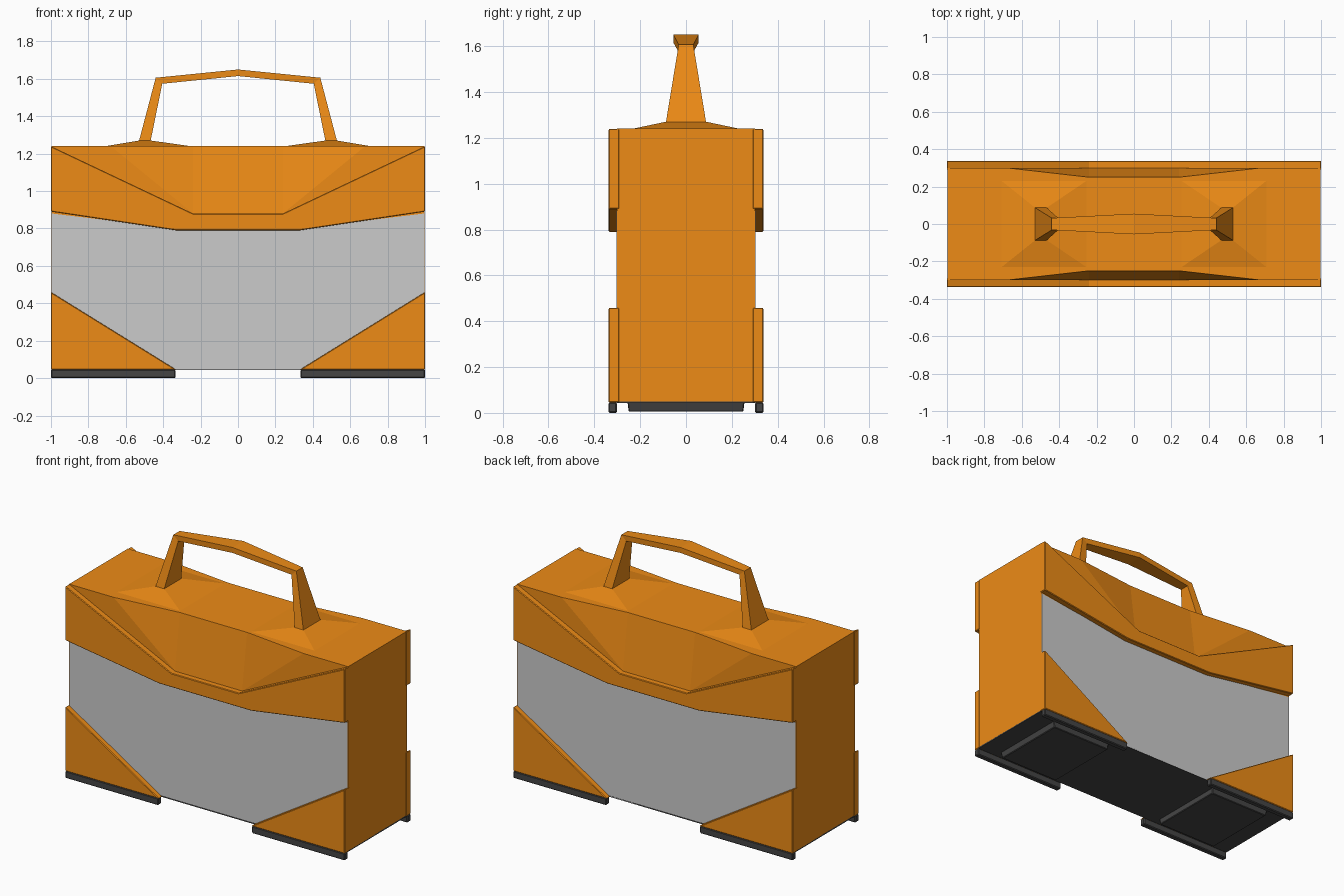
import bpy, bmesh

if "Cube" in bpy.data.objects:
    bpy.data.objects.remove(bpy.data.objects["Cube"])


def material(name, rgb):
    m = bpy.data.materials.new(name)
    m.diffuse_color = (*rgb, 1)
    m.use_nodes = True
    m.node_tree.nodes["Principled BSDF"].inputs["Base Color"].default_value = m.diffuse_color
    return m


ORANGE = material("orange", (0.85, 0.26, 0.008))
DARK = material("dark_rubber", (0.06, 0.06, 0.06))


def finish(name, bm, mat=None, bevel=0):
    bmesh.ops.recalc_face_normals(bm, faces=bm.faces)
    mesh = bpy.data.meshes.new(name)
    bm.to_mesh(mesh)
    bm.free()
    ob = bpy.data.objects.new(name, mesh)
    bpy.context.collection.objects.link(ob)
    if mat:
        mesh.materials.append(mat)
    if bevel:
        mod = ob.modifiers.new("bevel", 'BEVEL')
        mod.width = bevel
        mod.segments = 1
    return ob


def hull(name, pts, mat=None, bevel=0):
    bm = bmesh.new()
    for p in pts:
        bm.verts.new(p)
    bmesh.ops.convex_hull(bm, input=bm.verts)
    bmesh.ops.dissolve_limit(bm, angle_limit=0.005, verts=bm.verts, edges=bm.edges)
    return finish(name, bm, mat, bevel)


def box(name, x0, x1, y0, y1, z0, z1, mat=None, bevel=0):
    return hull(name, [(x, y, z) for x in (x0, x1) for y in (y0, y1)
                       for z in (z0, z1)], mat, bevel)


def panel(name, outline, y0, y1, mat=None, bevel=0):
    # extrude an xz outline along y
    bm = bmesh.new()
    face = bm.faces.new([bm.verts.new((x, y0, z)) for x, z in outline])
    new = bmesh.ops.extrude_face_region(bm, geom=[face])["geom"]
    bmesh.ops.translate(bm, vec=(0, y1 - y0, 0),
                        verts=[v for v in new if isinstance(v, bmesh.types.BMVert)])
    return finish(name, bm, mat, bevel)


# Core with inward-sloping facets at the upper front and back
core = [(sx * 0.998, sy * 0.30, z) for sx in (-1, 1) for sy in (-1, 1) for z in (0.05, 1.24)]
for sx in (-1, 1):
    for sy in (-1, 1):
        core += [(sx * 0.24, sy * 0.25, 1.24), (sx * 0.24, sy * 0.30, 0.88)]
# trim the straight top edge between the facet ends
core += [(sx * 0.68, sy * 0.30, 1.24) for sx in (-1, 1) for sy in (-1, 1)]
bm = bmesh.new()
for p in core[:8]:
    bm.verts.new(p)
bmesh.ops.convex_hull(bm, input=bm.verts)
bmesh.ops.dissolve_limit(bm, angle_limit=0.005, verts=bm.verts, edges=bm.edges)


def slice_off(target, a, b, c, outward):
    from mathutils import Vector
    a, b, c = map(Vector, (a, b, c))
    n = (b - a).cross(c - a)
    if n.dot(Vector(outward)) < 0:
        n = -n
    cut = bmesh.ops.bisect_plane(target, geom=target.verts[:] + target.edges[:] + target.faces[:],
                                 plane_co=a, plane_no=n, clear_outer=True)["geom_cut"]
    bmesh.ops.holes_fill(target, edges=[e for e in cut if isinstance(e, bmesh.types.BMEdge)])


for sy in (-1, 1):
    slice_off(bm, (-0.24, sy * 0.25, 1.24), (0.24, sy * 0.25, 1.24),
              (0.24, sy * 0.30, 0.88), (0, sy, 0))
# side facets fill the recess ends back out to the core face
finish("case_core", bm, ORANGE)
for sx in (-1, 1):
    for sy in (-1, 1):
        inner = [(0.24, 0.25, 1.24), (0.24, 0.30, 0.88), (0.68, 0.30, 1.24),
                 (0.998, 0.30, 1.24), (0.998, 0.30, 0.88),
                 (0.24, 0.20, 1.24), (0.24, 0.20, 0.88),
                 (0.998, 0.20, 1.24), (0.998, 0.20, 0.88)]
        hull("shoulder_facet", [(sx * x, sy * y, z) for x, y, z in inner], ORANGE)

# Front and back trim
for side, sy in (("front", -1), ("back", 1)):
    panel(side + "_upper_band",
          [(-1, 1.24), (-0.24, 0.88), (0.24, 0.88), (1, 1.24), (1, 0.89),
           (0.33, 0.79), (-0.33, 0.79), (-1, 0.89)], sy * 0.29, sy * 0.338, ORANGE, 0.004)
    panel(side + "_grey_panel",
          [(-0.995, 0.88), (-0.33, 0.80), (0.33, 0.80), (0.995, 0.88), (0.995, 0.45),
           (0.34, 0.045), (-0.34, 0.045), (-0.995, 0.45)], sy * 0.29, sy * 0.303)
    for sx in (-1, 1):
        panel(side + "_corner_guard", [(sx, 0.46), (sx * 0.33, 0.045), (sx, 0.045)],
              sy * 0.29, sy * 0.338, ORANGE, 0.004)
        box(side + "_foot_rail", sx * 0.335, sx, sy * 0.302, sy * 0.338, 0, 0.046, DARK, 0.005)

# Underside
box("base_plate", -0.998, 0.998, -0.303, 0.303, 0.043, 0.052, DARK)
for sx in (-1, 1):
    lower = [(sx * x, y, 0.005) for x in (0.42, 0.85) for y in (-0.25, 0.25)]
    upper = [(sx * x, y, 0.046) for x in (0.42, 0.86) for y in (-0.255, 0.255)]
    hull("foot_pad", lower + upper, DARK, 0.004)

# Raised mounts under the handle
for sx in (-1, 1):
    hull("handle_mount",
         [(sx * x, y, 1.238) for x in (0.24, 0.72) for y in (-0.24, 0.24)] +
         [(sx * x, y, 1.27) for x in (0.465, 0.53) for y in (-0.088, 0.088)], ORANGE)

# Handle: outer xz, inner xz, half width at each station
half = [((0.53, 1.265), (0.468, 1.265), 0.088, 0.088),
        ((0.44, 1.606), (0.405, 1.574), 0.032, 0.032)]
stations = ([((-o[0], o[1]), (-i[0], i[1]), a, b) for o, i, a, b in half] +
            [((0, 1.65), (0, 1.615), 0.055, 0.055)] + half[::-1])
bm = bmesh.new()
rings = [[bm.verts.new(p) for p in ((o[0], -a, o[1]), (o[0], a, o[1]),
                                    (i[0], b, i[1]), (i[0], -b, i[1]))]
         for o, i, a, b in stations]
for r, s in zip(rings, rings[1:]):
    for k in range(4):
        bm.faces.new((r[k], r[(k + 1) % 4], s[(k + 1) % 4], s[k]))
bm.faces.new(rings[0])
bm.faces.new(rings[-1])
finish("carry_handle", bm, ORANGE)
